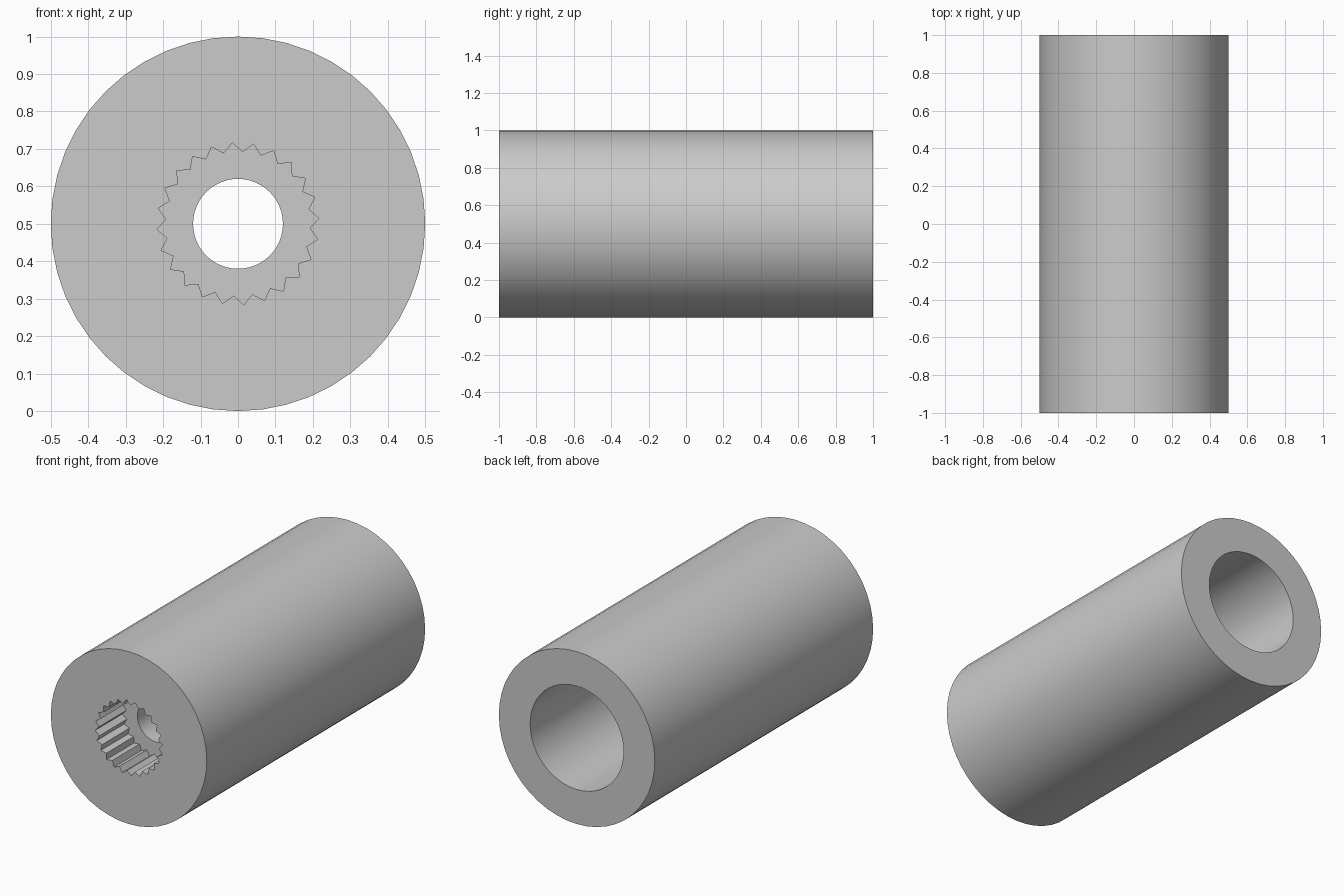
import bpy, bmesh
from math import sin, cos, pi, radians

old = bpy.data.objects.get("Cube")
if old:
    bpy.data.objects.remove(old, do_unlink=True)

SEGS = 48            # sides of the round walls
TEETH = 24           # grooves in the splined socket
RADIUS = 0.5
BORE, HOLE = 0.3, 0.12
TIP, ROOT = 0.217, 0.192
FRONT, FLOOR, STEP, BACK = -1.0, -0.75, -0.5, 1.0

grey = bpy.data.materials.new("plain grey")
grey.use_nodes = True
colour = (0.6, 0.6, 0.6, 1)
grey.diffuse_color = colour
grey.node_tree.nodes["Principled BSDF"].inputs["Base Color"].default_value = colour

bm = bmesh.new()


def ring(radii, y, start=0.0):
    """Closed loop of edges around the long axis; radii repeat in turn."""
    n = SEGS
    verts = []
    for i in range(n):
        a = start + 2 * pi * i / n
        r = radii[i % len(radii)]
        verts.append(bm.verts.new((r * cos(a), y, RADIUS + r * sin(a))))
    return verts


def bridge(a, b):
    """Quads between two matching rings."""
    for i in range(SEGS):
        j = (i + 1) % SEGS
        bm.faces.new((a[i], a[j], b[j], b[i]))


# Rings run from the front rim through the bore and back over the outside
twist = radians(4)
star = (TIP, ROOT)   # alternating radii give SEGS / 2 = TEETH grooves
rings = [
    ring((RADIUS,), FRONT),
    ring(star, FRONT, twist),
    ring(star, FLOOR, twist),
    ring((HOLE,), FLOOR),
    ring((HOLE,), STEP),
    ring((BORE,), STEP),
    ring((BORE,), BACK),
    ring((RADIUS,), BACK),
]
for a, b in zip(rings, rings[1:] + rings[:1]):
    bridge(a, b)
bmesh.ops.recalc_face_normals(bm, faces=bm.faces)

mesh = bpy.data.meshes.new("splined_sleeve")
bm.to_mesh(mesh)
bm.free()
mesh.materials.append(grey)
sleeve = bpy.data.objects.new("splined_sleeve", mesh)
bpy.context.collection.objects.link(sleeve)

# Smooth round walls, sharp rims and teeth
bpy.context.view_layer.objects.active = sleeve
sleeve.select_set(True)
bpy.ops.object.shade_smooth_by_angle(angle=radians(30))
